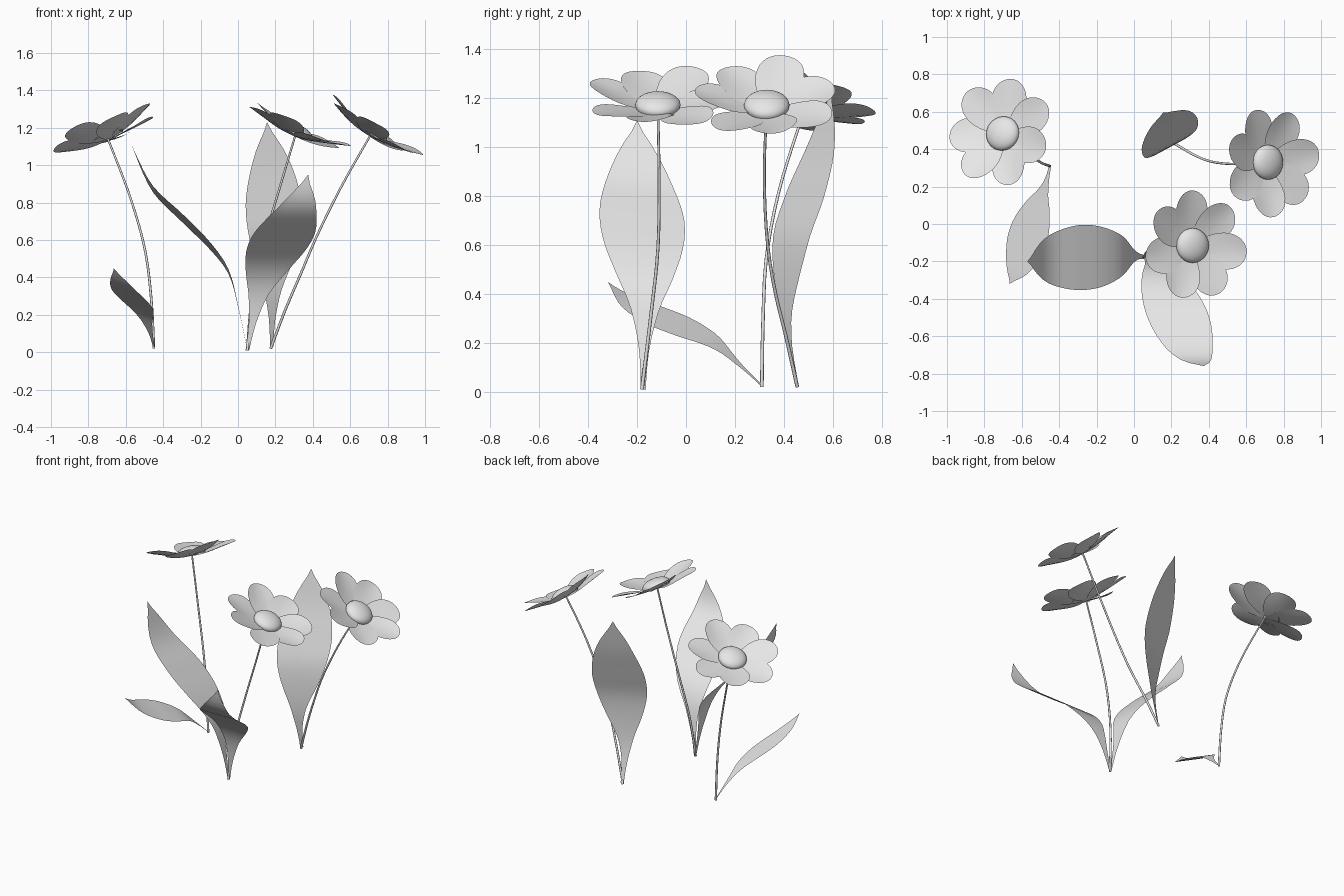
import bpy, bmesh, math
from mathutils import Vector, Matrix

cube = bpy.data.objects.get("Cube")
if cube:
    bpy.data.objects.remove(cube)

# One plain material for everything
grey = bpy.data.materials.new("light_grey")
grey.use_nodes = True
grey.diffuse_color = (0.8, 0.8, 0.8, 1)
grey.node_tree.nodes["Principled BSDF"].inputs["Base Color"].default_value = (0.8, 0.8, 0.8, 1)


def finish(name, bm):
    """Weld the mesh, shade it smooth and link it as an object."""
    bmesh.ops.remove_doubles(bm, verts=bm.verts, dist=0.0002)
    mesh = bpy.data.meshes.new(name)
    bm.to_mesh(mesh)
    bm.free()
    mesh.materials.append(grey)
    mesh.polygons.foreach_set("use_smooth", [True] * len(mesh.polygons))
    obj = bpy.data.objects.new(name, mesh)
    bpy.context.collection.objects.link(obj)


def add_grid(bm, rows):
    """Skin a list of point rows with quads."""
    grid = [[bm.verts.new(p) for p in row] for row in rows]
    for a, b in zip(grid, grid[1:]):
        for i in range(len(a) - 1):
            bm.faces.new((a[i], a[i + 1], b[i + 1], b[i]))


def spline(points, t):
    """Smooth interpolation through points, t from 0 to 1."""
    last = len(points) - 1
    i = min(int(t * last), last - 1)
    f = t * last - i
    p0, p1 = points[max(i - 1, 0)], points[i]
    p2, p3 = points[i + 1], points[min(i + 2, last)]
    return (p1 * 2 + (p2 - p0) * f + (p0 * 2 - p1 * 5 + p2 * 4 - p3) * f ** 2
            + (p1 * 3 - p0 - p2 * 3 + p3) * f ** 3) * 0.5


def even_path(points, count):
    """Points spaced evenly along the spline."""
    pts = [Vector(p) for p in points]
    dense = [spline(pts, i / 400) for i in range(401)]
    dist = [0.0]
    for a, b in zip(dense, dense[1:]):
        dist.append(dist[-1] + (b - a).length)
    path, j = [], 0
    for k in range(count + 1):
        while j < 400 and dist[j] < dist[-1] * k / count - 1e-6:
            j += 1
        path.append(dense[j])
    return path


LEAF_WIDTH = [0.06, 0.12, 0.32, 0.68, 0.94, 1.0, 0.84, 0.5, 0.0]


def leaf(name, points, across, half_width):
    """Flat blade with a narrow stalk and pointed tip."""
    across = Vector(across).normalized()
    path = even_path(points, 24)
    rows = []
    for i, p in enumerate(path):
        w = half_width * max(spline(LEAF_WIDTH, i / 24), 0)
        rows.append([p + across * w * s for s in (-1, -0.5, 0, 0.5, 1)])
    bm = bmesh.new()
    add_grid(bm, rows)
    finish(name, bm)


def stem(name, points, sides=8):
    """Thin tapering tube along a path."""
    path = even_path(points, 16)
    rows = []
    for i, p in enumerate(path):
        along = path[min(i + 1, 16)] - path[max(i - 1, 0)]
        turn = Vector((0, 0, 1)).rotation_difference(along)
        r = 0.0075 - 0.002 * i / 16
        rows.append([p + turn @ Vector((r * math.cos(a), r * math.sin(a), 0))
                     for a in (math.tau * k / sides for k in range(sides + 1))])
    bm = bmesh.new()
    add_grid(bm, rows)
    finish(name, bm)


def petal_rows(rise):
    """Rounded, slightly cupped petal pointing along +x."""
    rows = []
    for i in range(15):
        t = math.sin(math.pi / 2 * i / 14)
        if t > 0.6:
            w = math.sqrt(max(1 - ((t - 0.6) / 0.4) ** 2, 0))
        else:
            w = 0.15 + 0.85 * math.sin(math.pi / 2 * t / 0.6)
        rows.append([Vector((0.01 + 0.285 * t, 0.098 * w * s,
                             rise * t ** 1.3 + 0.02 * (w * s) ** 2 * t))
                     for s in (-1, -0.5, 0, 0.5, 1)])
    return rows


def flower(name, centre, normal, phase):
    """Seven overlapping petals around a low dome."""
    turn = Vector((0, 0, 1)).rotation_difference(Vector(normal))
    frame = Matrix.Translation(centre) @ turn.to_matrix().to_4x4()
    bm = bmesh.new()
    for k in range(7):
        spin = Matrix.Rotation(math.radians(phase) + math.tau * k / 7, 4, 'Z')
        tilt = Matrix.Rotation(0.1, 4, 'X')
        place = frame @ spin @ tilt
        rows = petal_rows(0.075 if k % 2 else 0.045)
        add_grid(bm, [[place @ p for p in row] for row in rows])
    finish(name + "_petals", bm)
    bm = bmesh.new()
    bmesh.ops.create_uvsphere(bm, u_segments=24, v_segments=14, radius=0.093)
    lower = [v for v in bm.verts if v.co.z < -0.03]
    bmesh.ops.delete(bm, geom=lower, context='VERTS')
    bmesh.ops.scale(bm, vec=(1, 1, 0.48), verts=bm.verts)
    bmesh.ops.translate(bm, vec=(0, 0, 0.02), verts=bm.verts)
    bmesh.ops.transform(bm, matrix=frame, verts=bm.verts)
    finish(name + "_centre", bm)


# Flower heads
flower("right_flower", (-0.695, 0.48, 1.14), (-0.36, 0.2, 0.91), 80)
flower("middle_flower", (0.305, -0.115, 1.155), (0.41, 0, 0.91), 95)
flower("left_flower", (0.705, 0.33, 1.155), (0.55, 0, 0.84), 113)

# Stems
stem("right_stem", [(-0.45, 0.31, 0.02), (-0.465, 0.315, 0.3), (-0.5, 0.33, 0.56),
                    (-0.58, 0.385, 0.84), (-0.695, 0.48, 1.14)])
stem("middle_stem", [(0.05, -0.18, 0.01), (0.075, -0.145, 0.3), (0.135, -0.115, 0.58),
                     (0.22, -0.11, 0.87), (0.305, -0.115, 1.155)])
stem("left_stem", [(0.175, 0.455, 0.02), (0.25, 0.41, 0.22), (0.34, 0.36, 0.43),
                   (0.43, 0.33, 0.64), (0.56, 0.32, 0.9), (0.705, 0.33, 1.155)])

# Leaves
leaf("side_leaf", [(0.05, -0.175, 0.01), (0.0, -0.17, 0.25), (-0.05, -0.17, 0.43),
                   (-0.15, -0.175, 0.57), (-0.3, -0.18, 0.72), (-0.46, -0.19, 0.88),
                   (-0.57, -0.2, 1.11)], (0, 1, -0.13), 0.175)
leaf("front_leaf", [(0.05, -0.175, 0.01), (0.105, -0.22, 0.29), (0.16, -0.3, 0.45),
                    (0.22, -0.45, 0.58), (0.29, -0.65, 0.72), (0.335, -0.73, 0.82),
                    (0.375, -0.76, 0.95)], (1, 0, 0), 0.165)
leaf("back_leaf", [(0.18, 0.455, 0.03), (0.185, 0.41, 0.3), (0.195, 0.425, 0.6),
                   (0.19, 0.485, 0.8), (0.18, 0.55, 1.0), (0.155, 0.595, 1.23)],
     (0.87, 0.47, 0), 0.17)
leaf("small_leaf", [(-0.45, 0.305, 0.03), (-0.47, 0.22, 0.11), (-0.505, 0.12, 0.2),
                    (-0.545, 0.0, 0.26), (-0.585, -0.12, 0.31), (-0.625, -0.24, 0.37),
                    (-0.665, -0.32, 0.45)], (0.18, -0.08, -0.06), 0.11)
